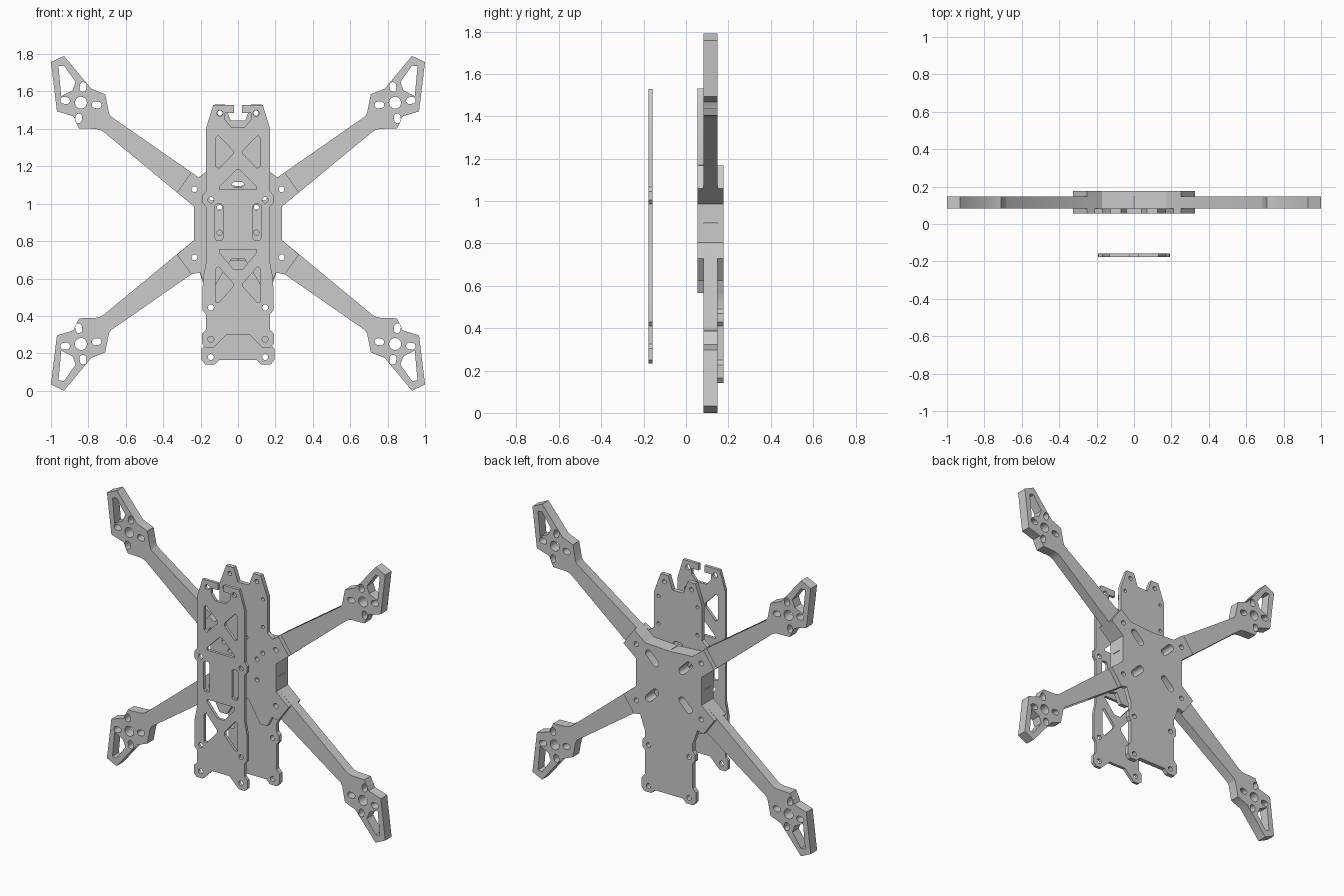
import bpy, bmesh
from math import sin, cos, pi, atan2, radians

if "Cube" in bpy.data.objects:
    bpy.data.objects.remove(bpy.data.objects["Cube"])

MID = 0.895  # height of the arm symmetry axis


def circle(x, z, r=0.014, n=16):
    return [(x + r * cos(2 * pi * i / n), z + r * sin(2 * pi * i / n)) for i in range(n)]


def slot(x, z, half, r, ang, n=8):
    """Rounded slot: straight half-length, end radius, direction."""
    pts = []
    for side in (0, pi):
        cx, cz = x + half * cos(ang + side), z + half * sin(ang + side)
        for i in range(n + 1):
            a = ang + side - pi / 2 + pi * i / n
            pts.append((cx + r * cos(a), cz + r * sin(a)))
    return pts


def flip_x(p):
    return [(-x, z) for x, z in p]


def flip_z(p):
    return [(x, 2 * MID - z) for x, z in p]


def both(loops):
    return [q for p in loops for q in (p, flip_x(p))]


def symmetric(half):
    """Close a right-hand half outline with its mirror image."""
    return half + flip_x([p for p in half if p[0] > 1e-6])[::-1]


def plate(name, loops, y0, y1):
    """Filled flat outline with holes, standing upright between y0 and y1."""
    cu = bpy.data.curves.new(name, 'CURVE')
    cu.dimensions = '2D'
    cu.fill_mode = 'BOTH'
    cu.extrude = (y1 - y0) / 2
    for pts in loops:
        s = cu.splines.new('POLY')
        s.points.add(len(pts) - 1)
        for p, (x, z) in zip(s.points, pts):
            p.co = (x, z, 0, 1)
        s.use_cyclic_u = True
    ob = bpy.data.objects.new(name, cu)
    bpy.context.collection.objects.link(ob)
    ob.location.y = (y0 + y1) / 2
    ob.rotation_euler.x = pi / 2
    bpy.ops.object.select_all(action='DESELECT')
    ob.select_set(True)
    bpy.context.view_layer.objects.active = ob
    bpy.ops.object.convert(target='MESH')
    ob = bpy.context.object
    ob.name = name
    bm = bmesh.new()
    bm.from_mesh(ob.data)
    bmesh.ops.remove_doubles(bm, verts=bm.verts, dist=1e-5)
    bmesh.ops.recalc_face_normals(bm, faces=bm.faces)
    bm.to_mesh(ob.data)
    bm.free()
    bpy.ops.object.shade_smooth_by_angle(angle=radians(30))
    return ob


# Shared holes: arm bolts and diagonal slots
bolts = both([circle(.233, 1.077, .016), circle(.233, 2 * MID - 1.077, .016)])
diag = slot(.12, MID + .12, .035, .023, pi / 4)
slots = both([diag, flip_z(diag)])

# Arms: upper right one, mirrored to the other three corners
arm = [(.002, .897), (.235, .897), (.235, .985), (.326, 1.06), (.716, 1.382),
       (.735, 1.394), (.76, 1.4), (.85, 1.403), (.88, 1.467), (.968, 1.494), (1, 1.757),
       (.93, 1.79), (.785, 1.615), (.71, 1.585), (.69, 1.485), (.68, 1.467),
       (.25, 1.168), (.17, 1.105), (.002, 1.095)]
hub = (.84, 1.54)
arm_loops = [arm, diag, circle(.233, 1.077, .016), circle(*hub, .032, 20),
             [(.96, 1.735), (.93, 1.738), (.868, 1.65), (.885, 1.605), (.945, 1.575)]]
for i in range(4):
    a = i * pi / 2 + radians(8)
    arm_loops.append(slot(hub[0] + .085 * cos(a), hub[1] + .085 * sin(a), .008, .018, a))
for name, fx, fz in (("upper_right_arm", 0, 0), ("upper_left_arm", 1, 0),
                     ("lower_right_arm", 0, 1), ("lower_left_arm", 1, 1)):
    loops = arm_loops
    if fx:
        loops = [flip_x(p) for p in loops]
    if fz:
        loops = [flip_z(p) for p in loops]
    plate(name, loops, .083, .148)

# Wing edge shared by middle and back plates
wing = [(.25, 1.168), (.326, 1.06), (.235, .985), (.235, .805), (.326, .728),
        (.25, .622), (.205, .632)]

# Back plate with tail
back = symmetric([(0, 1.095), (.17, 1.105)] + wing +
                 [(.185, .57), (.172, .54), (.172, .49), (.19, .47), (.19, .43), (.172, .41),
                  (.172, .25), (.195, .225), (.195, .165), (.175, .14), (.125, .14),
                  (.1, .165), (0, .165)])
plate("back_plate", [back] + bolts + slots +
      both([circle(.145, .445, .016), circle(.145, .18, .016)]), .148, .177)

# Middle plate with two ears and a forked lower end
middle = symmetric([(0, 1.445), (.04, 1.445), (.07, 1.53), (.125, 1.53), (.172, 1.4),
                    (.172, 1.17), (.21, 1.14)] + wing +
                   [(.172, .565), (.12, .565), (.06, .665), (.035, .705), (0, .705)])
plate("middle_plate", [middle] + bolts + [slot(0, 1.103, .018, .014, 0)] +
      both([circle(.097, 1.484), circle(.14, 1.03), circle(.098, .845), circle(.098, .98),
            circle(.14, 1.38, .011), circle(.14, 1.2, .011)]), .055, .083)

# Front plate: stepped sides, hooked top notch, weight-saving windows
front = symmetric([(0, 1.41), (.037, 1.41), (.07, 1.45), (.07, 1.485), (.021, 1.485),
                   (.021, 1.528), (.132, 1.528), (.172, 1.4), (.172, 1.065), (.19, 1.045),
                   (.19, 1.005), (.172, .985), (.172, .68), (.188, .6), (.19, .43),
                   (.172, .41), (.172, .325), (.192, .305), (.192, .25), (.172, .232),
                   (.13, .232), (.062, .3), (0, .3)])
windows = both([
    [(.12, 1.35), (.105, 1.365), (.028, 1.285), (.028, 1.265), (.1, 1.19), (.12, 1.2)],
    [(.12, .65), (.105, .665), (.028, .575), (.028, .555), (.1, .475), (.12, .475)],
    [(.123, .99), (.113, 1.0), (.09, 1.0), (.08, .99), (.08, .815), (.09, .803),
     (.113, .803), (.123, .815)]])
upper_tri = [(-.1, 1.075), (.1, 1.075), (.1, 1.09), (.01, 1.18), (-.01, 1.18), (-.1, 1.09)]
lower_tri = [(-.1, .755), (.1, .755), (.1, .74), (.025, .65), (-.025, .65), (-.1, .74)]
plate("front_plate", [front, upper_tri, lower_tri] + windows +
      both([circle(.097, 1.484, .016), circle(.145, 1.02, .016),
            circle(.145, .445, .016), circle(.145, .275, .016)]), -.177, -.158)
